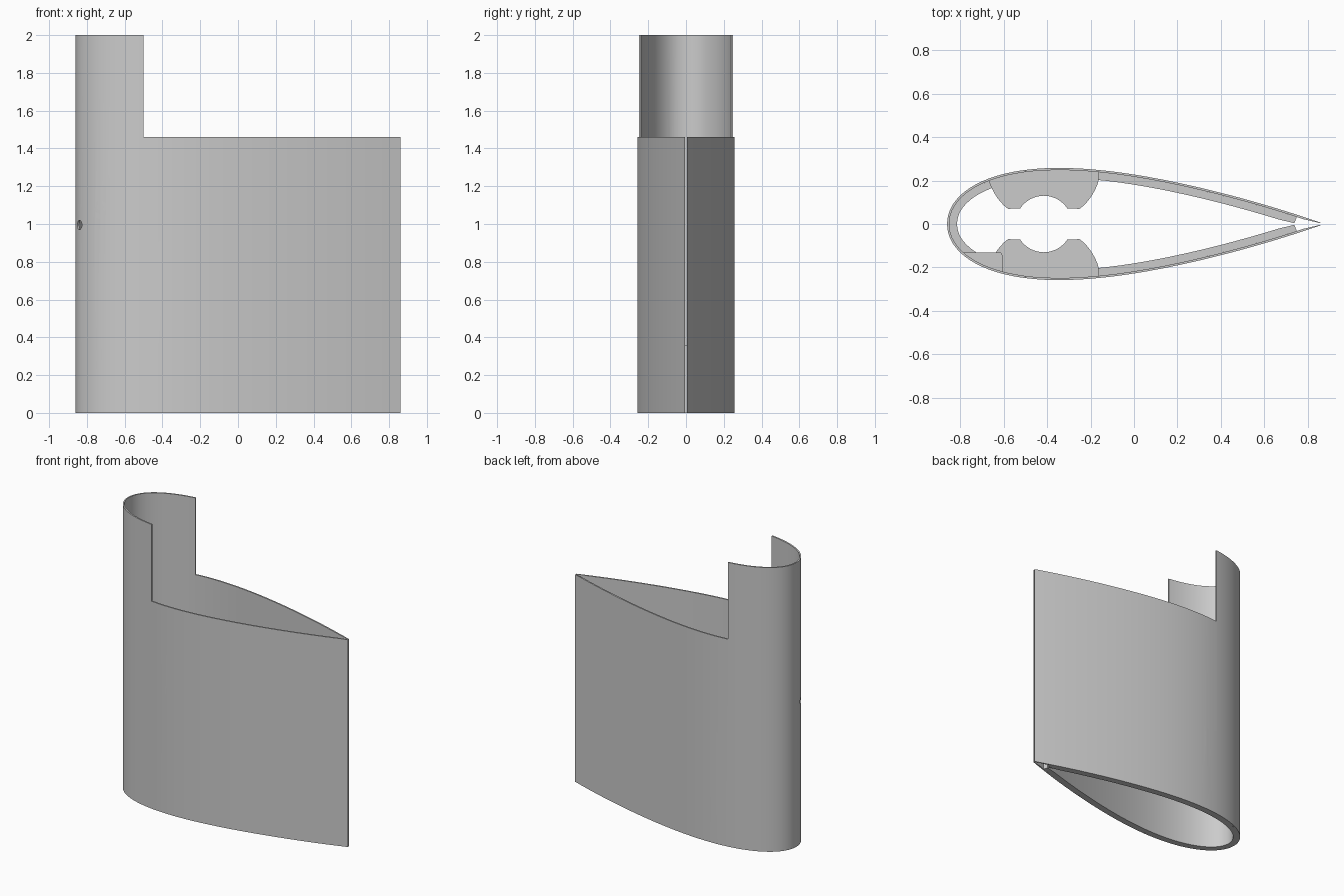
import bpy, bmesh, math
from mathutils import Vector

if "Cube" in bpy.data.objects:
    bpy.data.objects.remove(bpy.data.objects["Cube"])

CHORD, THICK, NOSE = 1.72, 0.30, -0.86
SLIT = 0.004      # half the gap at the trailing edge
SKIN = 0.01

grey = bpy.data.materials.new("plain grey")
grey.use_nodes = True
grey.diffuse_color = (0.6, 0.6, 0.6, 1)
grey.node_tree.nodes["Principled BSDF"].inputs["Base Color"].default_value = (0.6, 0.6, 0.6, 1)


def half(x):
    """Half width of the foil at x."""
    t = min(max((x - NOSE) / CHORD, 0), 1)
    return 5 * THICK * CHORD * (0.2969 * math.sqrt(t) - 0.126 * t - 0.3516 * t**2
                                + 0.2843 * t**3 - 0.1015 * t**4)


def offset_point(s, depth):
    """Foil point at s (-1 front tail, 0 nose, 1 back tail), moved inward."""
    def point(v):
        x = NOSE + CHORD * (1 - math.cos(abs(v) * math.pi / 2))
        return Vector((x, math.copysign(half(x), v)))
    p = point(s)
    d = point(min(s + 0.002, 1)) - point(max(s - 0.002, -1))
    q = p + Vector((d.y, -d.x)).normalized() * depth
    if s and depth:
        q.y = math.copysign(max(abs(q.y), SLIT), s)
    return q


def make(name, bm):
    bmesh.ops.recalc_face_normals(bm, faces=bm.faces)
    me = bpy.data.meshes.new(name)
    bm.to_mesh(me)
    bm.free()
    me.materials.append(grey)
    ob = bpy.data.objects.new(name, me)
    bpy.context.collection.objects.link(ob)
    return ob


def prism(name, outline, z0, z1):
    bm = bmesh.new()
    base = bm.faces.new([bm.verts.new((x, y, z0)) for x, y in outline])
    top = bmesh.ops.extrude_face_region(bm, geom=[base])["geom"]
    bmesh.ops.translate(bm, vec=(0, 0, z1 - z0),
                        verts=[g for g in top if isinstance(g, bmesh.types.BMVert)])
    return make(name, bm)


def foil_wall(name, d0, d1, reach, z0, z1, n=72):
    """Wall that follows the foil between two depths, open at the tail."""
    bm = bmesh.new()
    rings = []
    for i in range(n + 1):
        s = reach * (2 * i / n - 1)
        a, b = offset_point(s, d0), offset_point(s, d1)
        rings.append([bm.verts.new((p.x, p.y, z))
                      for p, z in ((a, z0), (b, z0), (b, z1), (a, z1))])
    for r, q in zip(rings, rings[1:]):
        for k in range(4):
            m = (k + 1) % 4
            bm.faces.new((r[k], r[m], q[m], q[k]))
    bm.faces.new(rings[0])
    bm.faces.new(rings[-1])
    return make(name, bm)


def rod(start, end, radius):
    start, end = Vector(start), Vector(end)
    bm = bmesh.new()
    bmesh.ops.create_cone(bm, cap_ends=True, segments=24, radius1=radius,
                          radius2=radius, depth=(end - start).length)
    turn = (end - start).to_track_quat('Z', 'Y')
    for v in bm.verts:
        v.co = turn @ v.co + (start + end) / 2
    return make("cutter", bm)


def cut(ob, cutter):
    cutter.hide_render = True
    mod = ob.modifiers.new("cut", 'BOOLEAN')
    mod.operation, mod.solver, mod.object = 'DIFFERENCE', 'EXACT', cutter
    bpy.context.view_layer.objects.active = ob
    bpy.ops.object.modifier_apply(modifier=mod.name)
    bpy.data.objects.remove(cutter)


# outer skin, cut down behind the raised nose
skin = foil_wall("outer_skin", 0, SKIN, 1, 0, 2)
cut(skin, prism("cutter", [(-0.5, -1), (2, -1), (2, 1), (-0.5, 1)], 1.46, 3))

# thick lower wall inside the skin
foil_wall("lower_liner", SKIN, 0.046, 0.96, 0, 0.36)

# clamp blocks with a round channel, one on each side
MID = -0.415
for name, side in (("front_clamp", -1), ("back_clamp", 1)):
    pts = [(x, half(x) - 0.008) for x in (MID - 0.255 + 0.51 * i / 14 for i in range(15))]

    def flank(t, sign):
        a, c, b = Vector((0.25, 0.19)), Vector((0.22, 0.11)), Vector((0.165, 0.07))
        p = a * (1 - t)**2 + c * 2 * t * (1 - t) + b * t * t
        return (MID + sign * p.x, p.y)

    pts += [flank(i / 6, 1) for i in range(7)]
    angles = [math.radians(33 + 114 * i / 16) for i in range(17)]
    pts += [(MID + 0.13 * math.cos(a), 0.13 * math.sin(a)) for a in angles]
    pts += [flank(1 - i / 6, -1) for i in range(7)]
    block = prism(name, [(x, side * y) for x, y in pts], 0.36, 0.72)
    cut(block, rod((MID, -1, 0.54), (MID, 1, 0.54), 0.023))
cut(skin, rod((MID, -1, 0.54), (MID, 1, 0.54), 0.023))

# screw boss inside the front of the nose
xs = [-0.79 + 0.185 * i / 10 for i in range(11)]
boss = prism("screw_boss", [(x, -half(x) + 0.006) for x in xs]
             + [(-0.605, -0.145), (-0.612, -0.13), (-0.79, -0.13)], 1.0, 1.18)
for part in (skin, boss):
    cut(part, rod((-0.73, -0.4, 1.09), (-0.73, -0.143, 1.09), 0.035))
    cut(part, rod((-0.73, -0.4, 1.09), (-0.73, -0.05, 1.09), 0.018))

# small angled hole in the nose
out = Vector((-0.88, -0.47, 0)) * 0.06
spot = Vector((-0.84, -half(-0.84), 0.995))
cut(skin, rod(spot + out, spot - out, 0.025))

# soft shading on the curved walls
for ob in bpy.context.collection.objects:
    if ob.type == 'MESH' and grey.name in ob.data.materials:
        bpy.ops.object.select_all(action='DESELECT')
        ob.select_set(True)
        bpy.context.view_layer.objects.active = ob
        bpy.ops.object.shade_smooth_by_angle(angle=math.radians(25))
